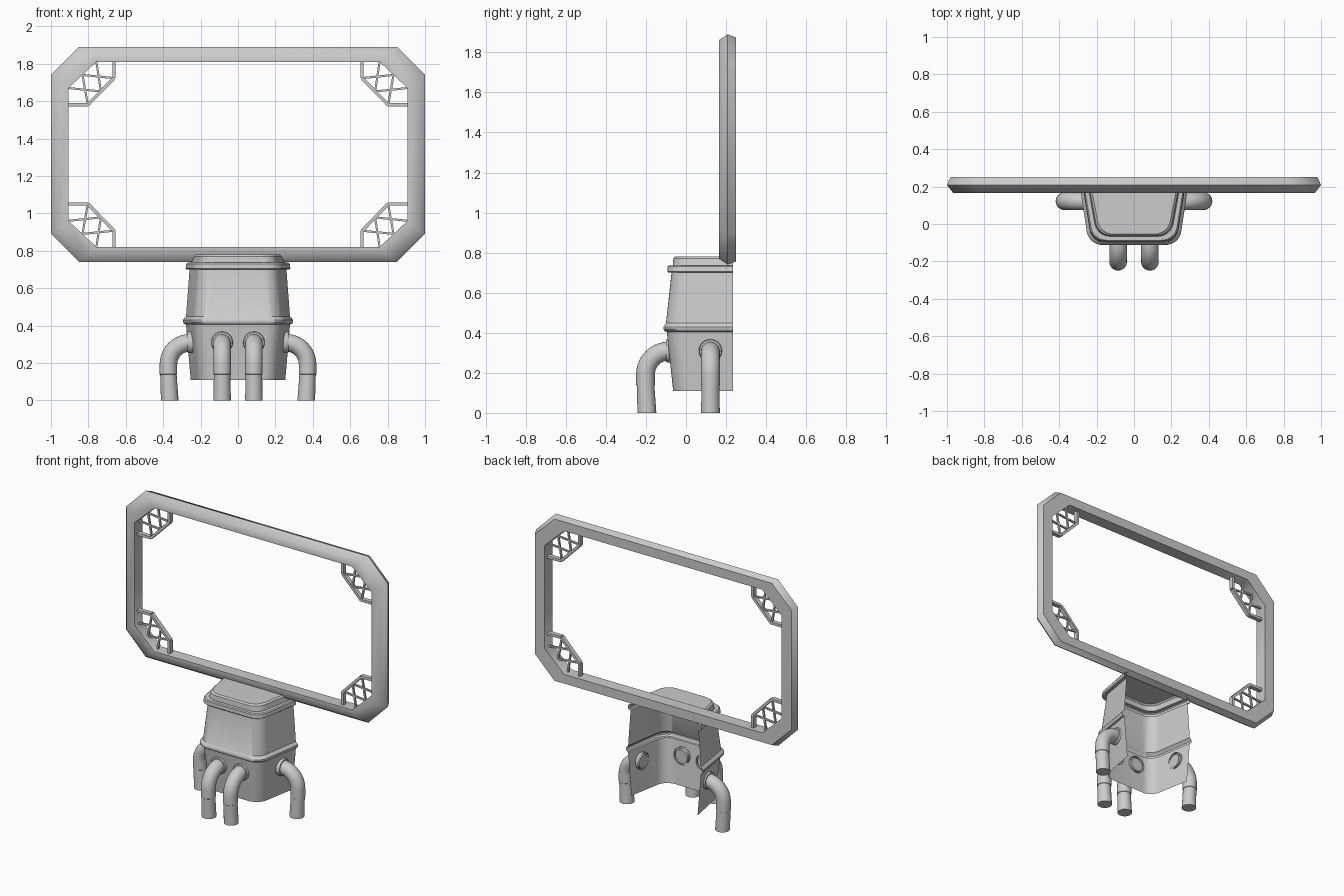
import bpy, bmesh, math
from mathutils import Vector

if "Cube" in bpy.data.objects:
    bpy.data.objects.remove(bpy.data.objects["Cube"])


def finish(name, bm, angle=35):
    bmesh.ops.recalc_face_normals(bm, faces=bm.faces[:])
    me = bpy.data.meshes.new(name)
    bm.to_mesh(me)
    bm.free()
    ob = bpy.data.objects.new(name, me)
    bpy.context.collection.objects.link(ob)
    bpy.ops.object.select_all(action='DESELECT')
    ob.select_set(True)
    bpy.context.view_layer.objects.active = ob
    bpy.ops.object.shade_smooth_by_angle(angle=math.radians(angle))
    return ob


def loft(bm, rings, closed=True, loop=False):
    """Skin a list of point rings; returns the vertex rings."""
    vs = [[bm.verts.new(p) for p in r] for r in rings]
    n = len(vs[0])
    pairs = list(zip(vs, vs[1:])) + ([(vs[-1], vs[0])] if loop else [])
    for a, b in pairs:
        for i in range(n if closed else n - 1):
            j = (i + 1) % n
            bm.faces.new((a[i], a[j], b[j], b[i]))
    return vs


# Octagonal sign frame: ridge outside, flat front, flat inner face
ZC = 1.315


def octagon(x1, z1, x2, z2):
    q = [(x1, z1), (x2, z2)]
    return (q + [(x, -z) for x, z in q[::-1]] +
            [(-x, -z) for x, z in q] + [(-x, z) for x, z in q[::-1]])


outer = octagon(.85, .575, 1.0, .425)
inner = octagon(.757, .495, .906, .355)
section = [(0, .208), (.36, .165), (1, .165), (1, .25), (.2, .25)]
bm = bmesh.new()
loft(bm, [[(a[0] + (b[0] - a[0]) * t, y, ZC + a[1] + (b[1] - a[1]) * t)
           for a, b in zip(outer, inner)] for t, y in section], loop=True)
finish("sign_frame", bm, 48)


# Lattice brackets in the four frame corners
def beam(bm, p, q, w, d, y=.207):
    p, q = Vector((p[0], y, p[1])), Vector((q[0], y, q[1]))
    t = (q - p).normalized()
    s = t.cross(Vector((0, 1, 0))) * (w / 2)
    e = Vector((0, d / 2, 0))
    vs = loft(bm, [[c + s + e, c + s - e, c - s - e, c - s + e] for c in (p, q)])
    for r in vs:
        bm.faces.new(r)


top, low = (.757, .495), (.906, .355)
b0, b2 = (.663, .408), (.803, .265)
mid = ((top[0] + low[0]) / 2, (top[1] + low[1]) / 2)
bmid = ((b0[0] + b2[0]) / 2, (b0[1] + b2[1]) / 2)
rails = [((.663, .5), b0), (b0, b2), (b2, (.91, .265))]
braces = [(top, bmid), (mid, b0), (mid, b2), (low, bmid)]
for sx, nx in ((-1, "left"), (1, "right")):
    for sz, nz in ((-1, "lower"), (1, "upper")):
        bm = bmesh.new()
        for segs, w, d in ((rails, .018, .03), (braces, .011, .012)):
            for a, b in segs:
                beam(bm, (sx * a[0], ZC + sz * a[1]),
                     (sx * b[0], ZC + sz * b[1]), w, d)
        finish(f"{nz}_{nx}_bracket", bm)


# Tub body: open-backed, open-bottomed shell with bead, lip and cap
def plan(w, f, z, back=.235, r=.085, taper=.04):
    half = [(w, back)]
    cx, cy = w - taper - r, f + r
    for i in range(9):
        a = math.radians(-8 - 82 * i / 8)
        half.append((cx + r * math.cos(a), cy + r * math.sin(a)))
    pts = half + [(-x, y) for x, y in half[::-1]]
    return [(x, y, z) for x, y in pts]


profile = [(.11, .253, -.064), (.405, .278, -.096), (.408, .288, -.106),
           (.418, .294, -.112), (.43, .294, -.112), (.44, .287, -.106),
           (.448, .278, -.1), (.70, .259, -.072), (.70, .274, -.088),
           (.705, .28, -.093), (.73, .277, -.092), (.736, .271, -.087),
           (.736, .252, -.066), (.77, .246, -.063), (.78, .236, -.054)]
bm = bmesh.new()
rings = loft(bm, [plan(w, f, z) for z, w, f in profile], closed=False)
bm.faces.new(rings[-1])
finish("tub_body", bm)


# Bent pipe legs with a collar where they meet the body
def leg(name, base, out):
    out, up = Vector(out), Vector((0, 0, 1))
    side = out.cross(up)
    path = [(-.015, .308, .046)]
    for i in range(11):
        a = math.radians(90 * i / 10)
        path.append((.002 + .115 * math.sin(a), .193 + .115 * math.cos(a), .047))
    path += [(.117, .14, .047), (.117, .138, .044), (.11, 0, .047)]
    bm = bmesh.new()
    rows = []
    for k, (d, z, r) in enumerate(path):
        a, b = path[max(k - 1, 0)], path[min(k + 1, len(path) - 1)]
        t = Vector((b[0] - a[0], b[1] - a[1])).normalized()
        if z < .15:
            t = Vector((0, -1))
        v = out * -t.y + up * t.x
        c = Vector(base) + out * d + up * z
        rows.append([c + side * (r * math.cos(q)) + v * (r * math.sin(q))
                     for q in (math.tau * i / 24 for i in range(24))])
    vs = loft(bm, rows)
    bm.faces.new(vs[0])
    bm.faces.new(vs[-1])
    # collar
    rows = []
    for d, r in ((-.015, .058), (.008, .058), (.014, .054), (.014, .044)):
        c = Vector(base) + out * d + up * .31
        rows.append([c + side * (r * math.cos(q)) + up * (r * math.sin(q))
                     for q in (math.tau * i / 24 for i in range(24))])
    loft(bm, rows)
    finish(name, bm)


for s, n in ((-1, "left"), (1, "right")):
    leg(f"front_{n}_leg", (s * .085, -.085, 0), (0, -1, 0))
    leg(f"side_{n}_leg", (s * .255, .122, 0), (s, 0, 0))
